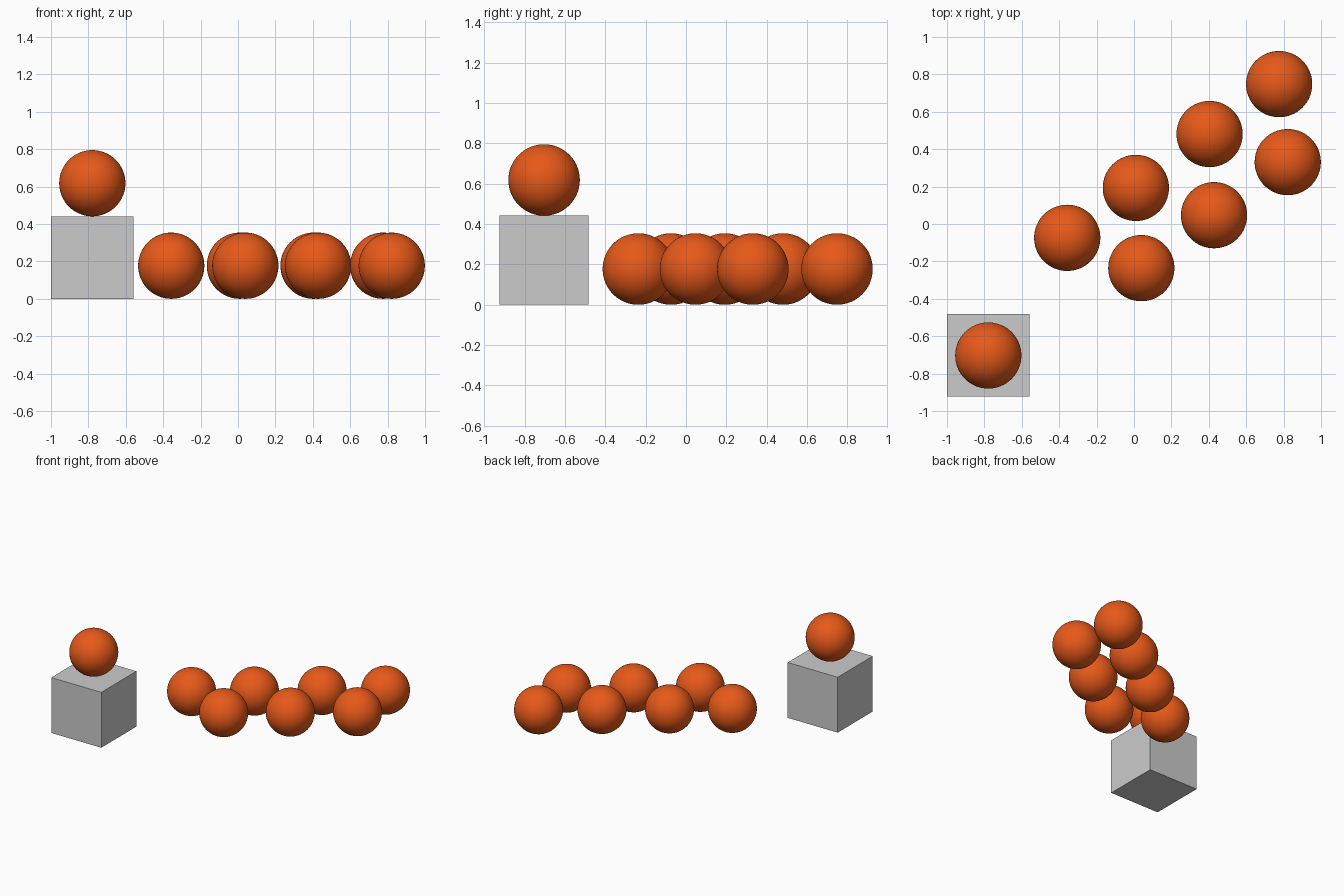
import bpy

if "Cube" in bpy.data.objects:
    bpy.data.objects.remove(bpy.data.objects["Cube"])

R = 0.177      # ball radius
SIDE = 0.441   # block edge length

orange = bpy.data.materials.new("orange")
orange.diffuse_color = (0.80, 0.10, 0.01, 1)
orange.use_nodes = True
orange.node_tree.nodes["Principled BSDF"].inputs["Base Color"].default_value = orange.diffuse_color


def ball(name, x, y, z):
    bpy.ops.mesh.primitive_uv_sphere_add(segments=64, ring_count=32, radius=R, location=(x, y, z))
    ob = bpy.context.object
    ob.name = name
    ob.data.materials.append(orange)
    bpy.ops.object.shade_smooth()


# Block that carries the single raised ball
bx, by = -0.779, -0.703
bpy.ops.mesh.primitive_cube_add(size=SIDE, location=(bx, by, SIDE / 2))
bpy.context.object.name = "block"
ball("raised_ball", bx, by, SIDE + R)

# Two diagonal rows of balls resting on the floor
back_row = [(-0.357, -0.074), (0.010, 0.193), (0.404, 0.481), (0.776, 0.748)]
front_row = [(0.039, -0.236), (0.428, 0.047), (0.822, 0.331)]
for row, spots in (("back", back_row), ("front", front_row)):
    for i, (x, y) in enumerate(spots, 1):
        ball(f"{row}_row_ball_{i}", x, y, R)
